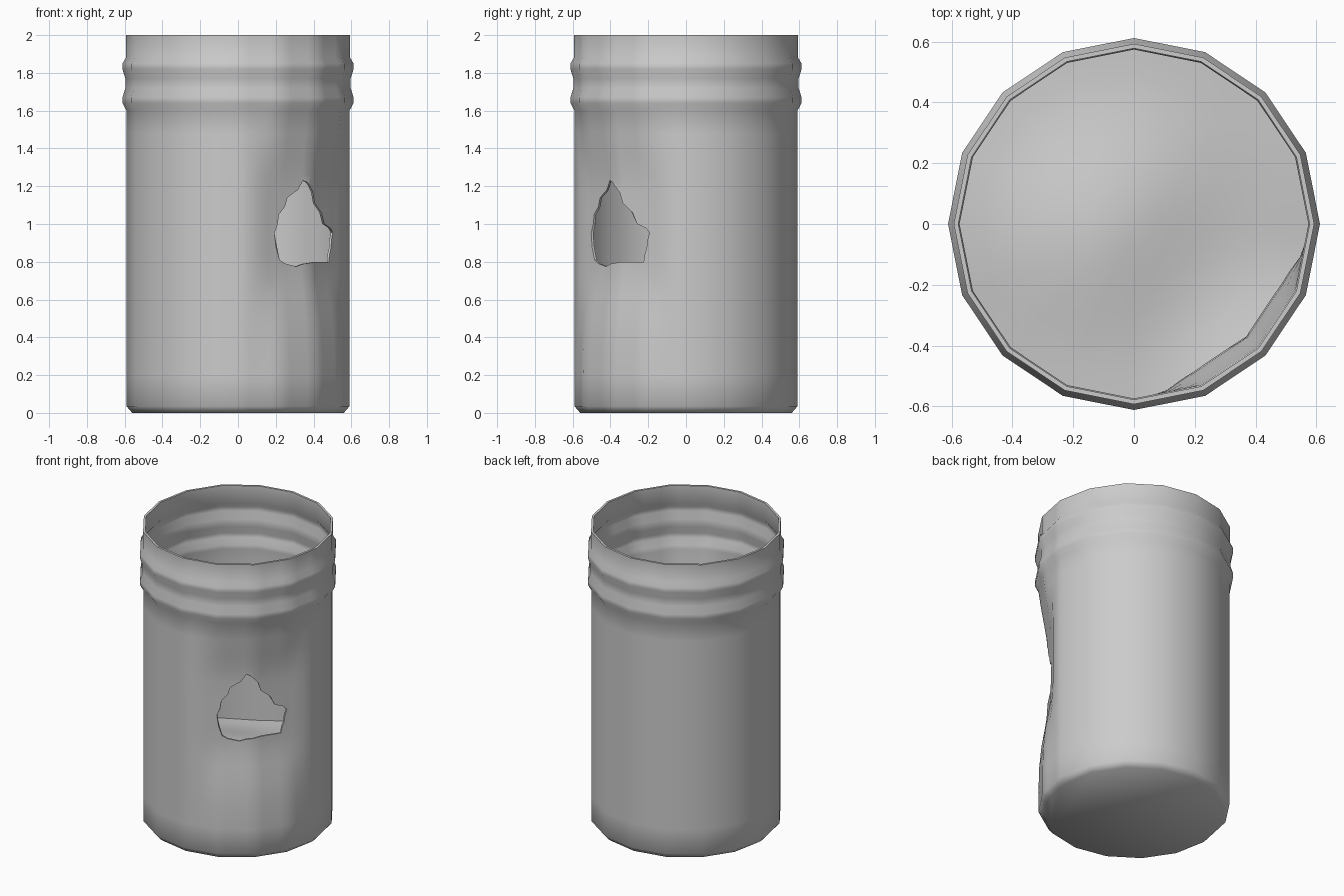
import bpy, bmesh
from math import sin, cos, radians, exp, pi, hypot

if "Cube" in bpy.data.objects:
    bpy.data.objects.remove(bpy.data.objects["Cube"])

SIDES = 16
STEP = 360 / SIDES

# Angles (degrees): the 16 corners, with extra columns over the damaged sector
angles = []
for i in range(SIDES):
    a = -90 + i * STEP
    parts = 4 if a < 0 else 1
    angles += [a + STEP * k / parts for k in range(parts)]


def facet(a):
    """Radius factor that keeps extra columns on the flat 16-sided faces."""
    return cos(radians(STEP / 2)) / cos(radians(a % STEP - STEP / 2))


def dent(a, z):
    """Inward push around the hole in the front right wall."""
    da = (a + 180 + 45) % 360 - 180
    if abs(da) > 44 or z < 0.04 or z > 1.59:
        return 0.0
    u = max(0, abs(da) - 22) / 9
    v = max(0, abs(z - 0.98) - 0.2) / 0.27
    return 0.055 * exp(-(u * u + v * v))


def point(r, a, z):
    r = r * facet(a) - dent(a, z)
    return (r * cos(radians(a)), r * sin(radians(a)), z)


def finish(name, bm, angle=50):
    bmesh.ops.recalc_face_normals(bm, faces=bm.faces)
    mesh = bpy.data.meshes.new(name)
    bm.to_mesh(mesh)
    bm.free()
    ob = bpy.data.objects.new(name, mesh)
    bpy.context.collection.objects.link(ob)
    bpy.ops.object.select_all(action='DESELECT')
    ob.select_set(True)
    bpy.context.view_layer.objects.active = ob
    if angle:
        bpy.ops.object.shade_smooth_by_angle(angle=radians(angle))
    return ob


# Hole cutter: jagged outline as (angle, z), extruded radially
outline = [(-49.5, 1.23), (-46, 1.215), (-39.5, 1.11), (-29.5, 1.0), (-21, 0.955),
           (-23, 0.87), (-25, 0.80), (-39, 0.80), (-54, 0.775), (-65.5, 0.81),
           (-69, 0.95), (-66, 1.05), (-60, 1.14)]
bm = bmesh.new()
rings = [[bm.verts.new((r * cos(radians(a)), r * sin(radians(a)), z)) for a, z in outline]
         for r in (0.3, 0.8)]
n = len(outline)
for i in range(n):
    j = (i + 1) % n
    bm.faces.new((rings[0][i], rings[0][j], rings[1][j], rings[1][i]))
for ring in rings:
    c = bm.verts.new([sum(v.co[k] for v in ring) / n for k in range(3)])
    for i in range(n):
        bm.faces.new((ring[i], ring[(i + 1) % n], c))
cutter = finish("hole_cutter", bm, None)
cutter.hide_render = True

# Can wall: outer profile up, inner profile down, with rows along the straight wall
rows = [0.035, 0.2, 0.35, 0.5, 0.62, 0.7, 0.78, 0.88, 0.98, 1.08, 1.18, 1.26, 1.36, 1.48]
profile = [(0.56, 0.0)] + [(0.59, z) for z in rows]
profile += [(0.59, 1.6), (0.612, 1.64), (0.612, 1.67), (0.596, 1.72), (0.596, 1.77),
            (0.612, 1.82), (0.612, 1.85), (0.593, 1.88), (0.593, 2.0),
            (0.578, 2.0), (0.578, 1.88), (0.598, 1.85), (0.598, 1.82), (0.582, 1.77),
            (0.582, 1.72), (0.598, 1.67), (0.598, 1.64), (0.574, 1.6), (0.578, 1.57)]
profile += [(0.578, z) for z in reversed(rows)]
bm = bmesh.new()
loops = [[bm.verts.new(point(r, a, z)) for a in angles] for r, z in profile]
m = len(angles)
for lo, hi in zip(loops, loops[1:]):
    for i in range(m):
        j = (i + 1) % m
        bm.faces.new((lo[i], lo[j], hi[j], hi[i]))
bm.faces.new(loops[0])
bm.faces.new(loops[-1])
can = finish("can_body", bm, None)
cut = can.modifiers.new("hole", 'BOOLEAN')
cut.object = cutter
cut.operation = 'DIFFERENCE'
cut.solver = 'EXACT'
bpy.ops.object.modifier_apply(modifier=cut.name)
bpy.ops.object.shade_smooth_by_angle(angle=radians(50))
bpy.data.objects.remove(cutter)

# Contents: gently rolling surface resting low inside the can
def level(x, y):
    return 0.46 + 0.035 * sin(5 * (y - x) + 1.0) * cos(3 * x + 2 * y) - 0.02 * sin(4 * x + 5 * y)

bm = bmesh.new()
centre = bm.verts.new((0, 0, level(0, 0)))
prev = None
for k in range(1, 9):
    ring = []
    for a in angles:
        x, y, _ = point(0.58, a, 0.46)
        x, y = x * k / 8, y * k / 8
        ring.append(bm.verts.new((x, y, level(x, y))))
    for i in range(m):
        j = (i + 1) % m
        if prev:
            bm.faces.new((prev[i], ring[i], ring[j], prev[j]))
        else:
            bm.faces.new((centre, ring[i], ring[j]))
    prev = ring
finish("contents_surface", bm, 60)
